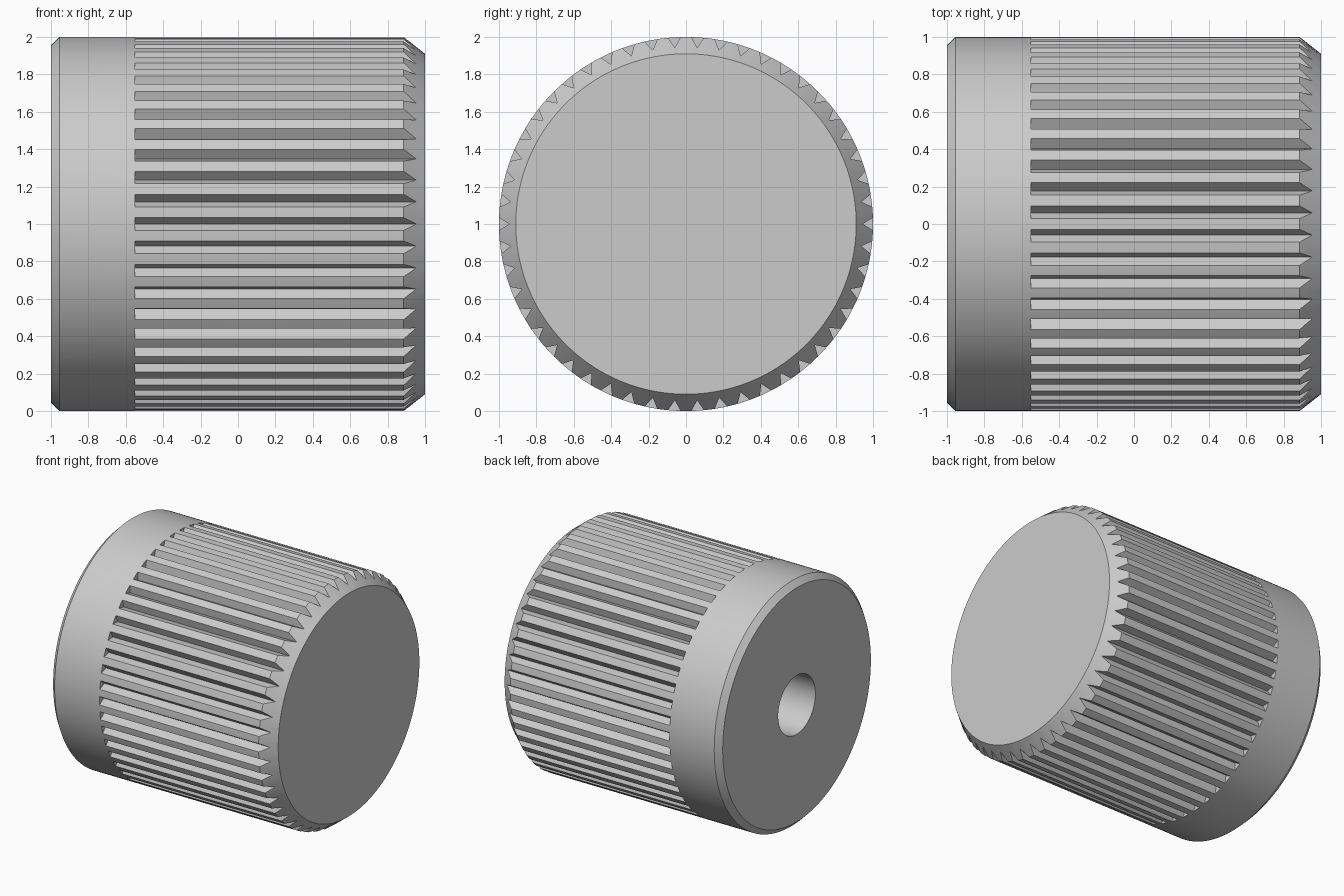
import bpy, bmesh, math

cube = bpy.data.objects.get("Cube")
if cube:
    bpy.data.objects.remove(cube, do_unlink=True)

GROOVES = 50
HALF = 0.034                      # half the angle of one groove
PITCH = 2 * math.pi / GROOVES
ROOT = 0.945                      # radius at the groove bottom

# Column angles within one pitch: groove centre first, then the ridge
ridge = [HALF + (PITCH - 2 * HALF) * i / 3 for i in range(4)]
columns = [(g * PITCH + a, a == 0) for g in range(GROOVES) for a in [0] + ridge]

# Stations along the axis: (x, radius) of the skin, (x, radius) at groove centres
HOLE = 0.24
stations = [
    ((0.3, HOLE), None),              # blind bore floor
    ((-1, HOLE), None),               # bore mouth
    ((-1, 0.955), None),              # back face rim
    ((-0.955, 1), None),              # back chamfer
    ((-0.55, 1), None),               # end of plain band
    ((-0.55, 1), (-0.55, ROOT)),      # groove end wall
    ((0.886, 1), (0.953, ROOT)),      # groove runs out on front chamfer
    ((1, 0.91), None),                # front face rim
]

# Lathe the knob, dropping the groove columns to their root
bm = bmesh.new()
rings = []
for skin, groove in stations:
    ring = []
    for angle, centre in columns:
        x, r = groove if groove and centre else skin
        ring.append(bm.verts.new((x, r * math.cos(angle), 1 + r * math.sin(angle))))
    rings.append(ring)
n = len(columns)
for a, b in zip(rings, rings[1:]):
    for i in range(n):
        j = (i + 1) % n
        bm.faces.new((a[i], a[j], b[j], b[i]))
bm.faces.new(rings[0])
bm.faces.new(rings[-1])
bmesh.ops.remove_doubles(bm, verts=bm.verts, dist=1e-5)
bmesh.ops.recalc_face_normals(bm, faces=bm.faces)

mesh = bpy.data.meshes.new("knurled_knob")
bm.to_mesh(mesh)
bm.free()
knob = bpy.data.objects.new("knurled_knob", mesh)
bpy.context.collection.objects.link(knob)

# Single grey material
grey = bpy.data.materials.new("light_grey")
grey.use_nodes = True
colour = (0.6, 0.6, 0.6, 1)
grey.diffuse_color = colour
grey.node_tree.nodes["Principled BSDF"].inputs["Base Color"].default_value = colour
mesh.materials.append(grey)

# Smooth round walls, crisp chamfers and grooves
bpy.ops.object.select_all(action="DESELECT")
knob.select_set(True)
bpy.context.view_layer.objects.active = knob
bpy.ops.object.shade_smooth_by_angle(angle=math.radians(20))
